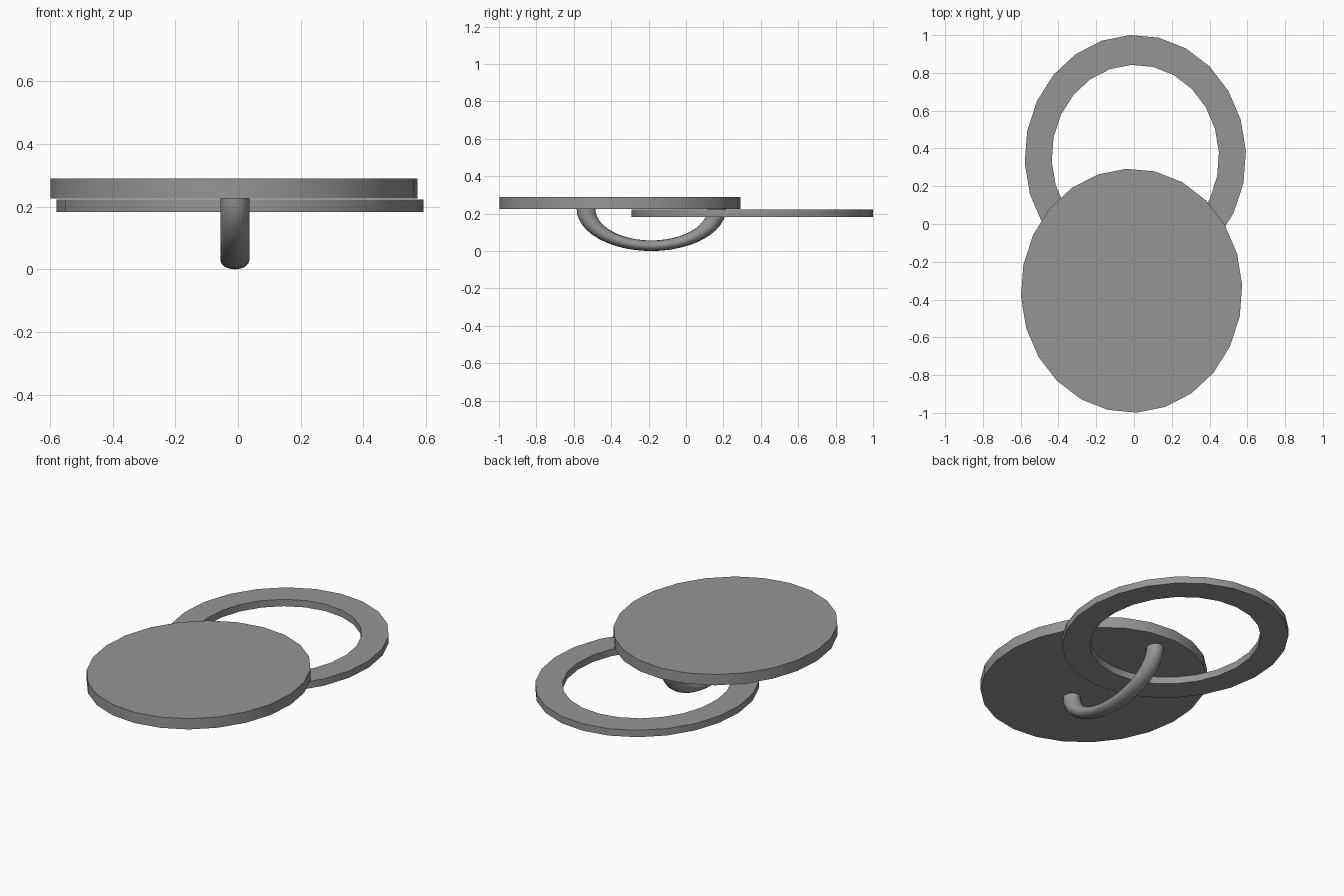
import bpy, bmesh
from math import sin, cos, pi, radians

cube = bpy.data.objects.get("Cube")
if cube:
    bpy.data.objects.remove(cube)

SIDES = 24
TURN = radians(2.7)

grey = bpy.data.materials.new("plain grey")
grey.use_nodes = True
colour = (0.3, 0.3, 0.3, 1)
grey.diffuse_color = colour
grey.node_tree.nodes["Principled BSDF"].inputs["Base Color"].default_value = colour


def finish(name, bm):
    """Turn the bmesh into a shaded object."""
    bmesh.ops.recalc_face_normals(bm, faces=bm.faces)
    mesh = bpy.data.meshes.new(name)
    bm.to_mesh(mesh)
    bm.free()
    mesh.materials.append(grey)
    obj = bpy.data.objects.new(name, mesh)
    bpy.context.collection.objects.link(obj)
    bpy.ops.object.select_all(action="DESELECT")
    obj.select_set(True)
    bpy.context.view_layer.objects.active = obj
    bpy.ops.object.shade_smooth_by_angle(angle=radians(40))
    return obj


def bridge(bm, a, b):
    """Join two loops of equal length with quads."""
    n = len(a)
    for i in range(n):
        j = (i + 1) % n
        bm.faces.new((a[i], a[j], b[j], b[i]))


def oval(bm, cx, cy, z, rx, ry):
    angles = [TURN + 2 * pi * i / SIDES for i in range(SIDES)]
    return [bm.verts.new((cx + rx * cos(t), cy + ry * sin(t), z)) for t in angles]


# Solid oval disc
bm = bmesh.new()
low, high = [oval(bm, -0.013, -0.353, z, 0.586, 0.646) for z in (0.226, 0.29)]
bridge(bm, low, high)
bm.faces.new(low)
bm.faces.new(high)
finish("disc", bm)

# Flat oval ring behind and just below the disc
bm = bmesh.new()
section = [(0.586, 0.646, 0.182), (0.586, 0.646, 0.223),
           (0.443, 0.488, 0.223), (0.443, 0.488, 0.182)]
loops = [oval(bm, 0.007, 0.355, z, rx, ry) for rx, ry, z in section]
for k in range(4):
    bridge(bm, loops[k], loops[(k + 1) % 4])
finish("ring", bm)

# Handle: half a hoop squashed in height, hanging below the disc
bm = bmesh.new()
STEPS, ROUND = 24, 16
loops = []
for s in range(STEPS + 1):
    a = pi + pi * s / STEPS
    loop = []
    for i in range(ROUND):
        t = 2 * pi * i / ROUND
        reach = 0.35 + 0.05 * cos(t)
        loop.append(bm.verts.new((-0.01 + 0.046 * sin(t),
                                  -0.185 + reach * cos(a),
                                  0.226 + 0.565 * reach * sin(a))))
    loops.append(loop)
for a, b in zip(loops, loops[1:]):
    bridge(bm, a, b)
bm.faces.new(loops[0])
bm.faces.new(loops[-1])
finish("handle", bm)
